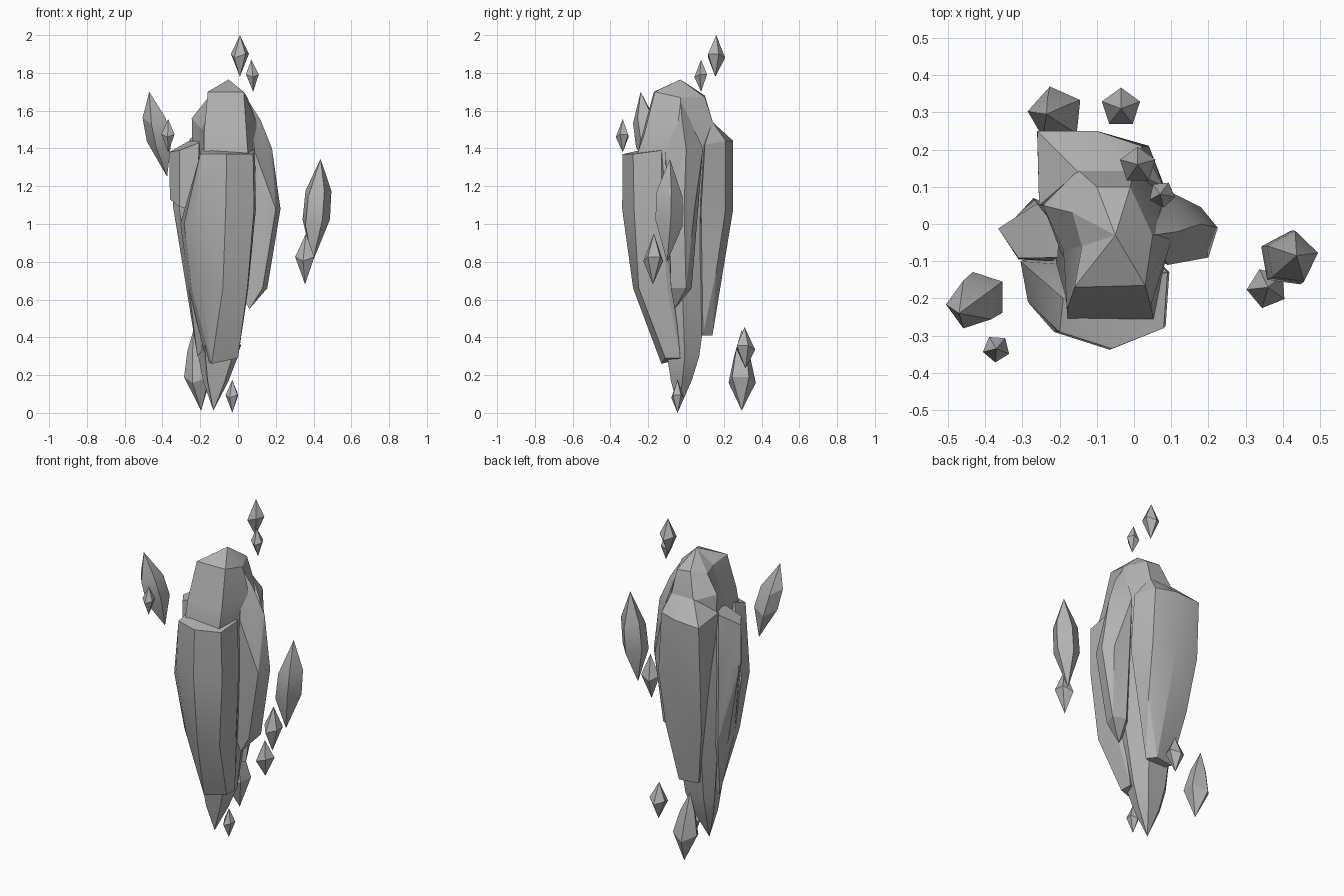
import bpy, bmesh, math
from mathutils import Vector

if "Cube" in bpy.data.objects:
    bpy.data.objects.remove(bpy.data.objects["Cube"])

stone = bpy.data.materials.new("grey_stone")
stone.diffuse_color = (0.45, 0.45, 0.45, 1)
stone.use_nodes = True
stone.node_tree.nodes["Principled BSDF"].inputs["Base Color"].default_value = stone.diffuse_color


def finish(name, bm):
    bmesh.ops.recalc_face_normals(bm, faces=bm.faces[:])
    mesh = bpy.data.meshes.new(name)
    bm.to_mesh(mesh)
    bm.free()
    mesh.materials.append(stone)
    ob = bpy.data.objects.new(name, mesh)
    bpy.context.collection.objects.link(ob)
    bpy.ops.object.select_all(action='DESELECT')
    ob.select_set(True)
    bpy.context.view_layer.objects.active = ob
    bpy.ops.object.shade_smooth_by_angle(angle=math.radians(20))
    return ob


def loft(name, top, rings, bottom):
    """Closed faceted body: a tip, rings of equal point count, a tip."""
    bm = bmesh.new()
    tip, base = bm.verts.new(top), bm.verts.new(bottom)
    loops = [[bm.verts.new(p) for p in ring] for ring in rings]
    n = len(loops[0])
    for i in range(n):
        j = (i + 1) % n
        bm.faces.new((tip, loops[0][i], loops[0][j]))
        for a, b in zip(loops, loops[1:]):
            bm.faces.new((a[i], b[i], b[j], a[j]))
        bm.faces.new((base, loops[-1][j], loops[-1][i]))
    return finish(name, bm)


def slab(name, points):
    """Chunky cut slab: convex hull of its corners."""
    bm = bmesh.new()
    for p in points:
        bm.verts.new(p)
    bmesh.ops.convex_hull(bm, input=bm.verts[:])
    bmesh.ops.delete(bm, geom=[v for v in bm.verts if not v.link_faces], context='VERTS')
    bmesh.ops.dissolve_limit(bm, angle_limit=math.radians(3), verts=bm.verts[:], edges=bm.edges[:])
    return finish(name, bm)


def shard(name, top, bottom, radius, turn, levels):
    """Five sided floating shard; levels are (fraction up, radius factor)."""
    top, bottom = Vector(top), Vector(bottom)
    rings = []
    for t, f in levels:
        c = bottom.lerp(top, t)
        ring = []
        for k in range(5):
            a = math.radians(turn + 72 * k)
            dz = 0.2 * radius * (-1) ** k
            ring.append(c + Vector((math.cos(a) * radius * f, math.sin(a) * radius * f, dz)))
        rings.append(ring)
    return loft(name, top, rings, bottom)


# Central core, ridged on four sides: one outline scaled per level
def core_ring(z, x0, x1, y0, y1):
    outline = [(.18, 0), (.86, 0), (1.0, .55), (.78, 1), (.2, 1), (0, .72), (.14, .4)]
    return [(x0 + (x1 - x0) * u, y0 + (y1 - y0) * v, z) for u, v in outline]


core = [
    [(-.16, -.17, 1.70), (.03, -.165, 1.70), (.05, -.03, 1.67), (-.01, .1, 1.67),
     (-.1, .1, 1.68), (-.165, .03, 1.66), (-.14, -.06, 1.67)],
    [(-.18, -.23, 1.48), (.045, -.22, 1.48), (.105, -.03, 1.52), (.0, .145, 1.53),
     (-.15, .145, 1.53), (-.245, .05, 1.56), (-.19, -.07, 1.5)],
    core_ring(1.38, -.24, .10, -.255, .17),
    core_ring(1.08, -.26, .09, -.25, .17),
    core_ring(.66, -.24, .05, -.19, .12),
    core_ring(.30, -.21, .0, -.10, .07),
    core_ring(.17, -.185, -.05, -.08, .03),
]
loft("core", (-.05, -.03, 1.765), core, (-.13, -.04, .012))

# Broad front slab, tapering to a cut lower end
slab("front_slab", [
    (-.2, -.29, 1.37), (-.06, -.335, 1.37), (.08, -.28, 1.37), (-.19, -.2, 1.4), (.09, -.13, 1.39),
    (-.285, -.21, 1.0), (-.215, -.29, 1.08), (-.065, -.338, 1.08), (.085, -.275, 1.08), (.095, -.13, 1.08),
    (-.305, -.1, 1.0), (-.26, -.1, .66), (-.245, -.17, .66), (-.19, -.23, .66),
    (-.08, -.28, .66), (.05, -.25, .66), (.055, -.1, .66),
    (-.14, -.13, .26), (.0, -.11, .29), (.0, -.03, .29), (-.17, -.05, .28)])

# Right fin
slab("right_fin", [
    (.05, -.03, 1.66), (.12, -.02, 1.55), (.18, .0, 1.4), (.225, -.01, 1.08), (.155, .0, .66),
    (.09, -.11, 1.38), (.2, -.09, 1.08), (.13, -.08, .66), (.06, -.06, .55),
    (.18, .045, 1.08), (.09, .09, 1.4), (.08, .03, .66), (0, -.05, 1.4), (0, -.05, .66)])

# Back slab with a flat cut bottom
slab("back_slab", [
    (-.15, .14, 1.54), (0, .14, 1.54), (-.26, .25, 1.43), (-.1, .25, 1.44), (.02, .21, 1.44),
    (.08, .1, 1.42), (-.255, .05, 1.45), (-.26, .235, 1.08), (-.1, .25, 1.08), (.04, .21, 1.08),
    (.09, .08, 1.08), (-.23, .18, .75), (-.1, .195, .75), (.03, .16, .75),
    (-.17, .12, .41), (-.05, .14, .41), (-.01, .09, .41), (-.14, .05, .41)])

# Left fin and the short block standing out from it
slab("left_fin", [
    (-.345, -.01, 1.36), (-.26, .055, 1.43), (-.345, -.02, 1.1), (-.31, -.085, 1.08), (-.27, .07, 1.1),
    (-.28, -.03, .66), (-.26, -.1, .66), (-.25, .05, .66), (-.215, -.02, .3),
    (-.12, 0, 1.4), (-.12, 0, .4)])
slab("left_block", [
    (-.365, -.012, 1.38), (-.26, .055, 1.44), (-.2, -.02, 1.44), (-.205, -.09, 1.43), (-.31, -.092, 1.39),
    (-.36, -.015, 1.13), (-.31, -.095, 1.09), (-.22, -.1, 1.08), (-.24, .04, 1.08)])

# Floating shards
LONG = [(.66, .9), (.38, .95)]
TAPER = [(.7, .6), (.38, 1)]
SHORT = [(.5, 1)]
shards = [
    ("upper_left_long", (-.47, -.24, 1.7), (-.375, -.17, 1.25), .075, 36, LONG),
    ("upper_left_small", (-.37, -.335, 1.555), (-.37, -.335, 1.38), .037, 50, SHORT),
    ("right_long", (.437, -.085, 1.345), (.395, -.1, .8), .081, 10, LONG),
    ("right_small", (.36, -.17, .95), (.355, -.175, .68), .055, 40, SHORT),
    ("top_large", (.01, .16, 2.0), (.01, .155, 1.78), .05, 18, SHORT),
    ("top_small", (.07, .08, 1.87), (.08, .08, 1.7), .036, 60, SHORT),
    ("back_long", (-.235, .295, .44), (-.195, .295, .012), .076, 30, TAPER),
    ("back_small", (-.035, .31, .455), (-.035, .315, .235), .054, 18, SHORT),
    ("bottom_small", (-.03, -.045, .175), (-.03, -.045, 0), .036, 30, SHORT),
]
for name, top, bottom, radius, turn, levels in shards:
    shard(name + "_shard", top, bottom, radius, turn, levels)
